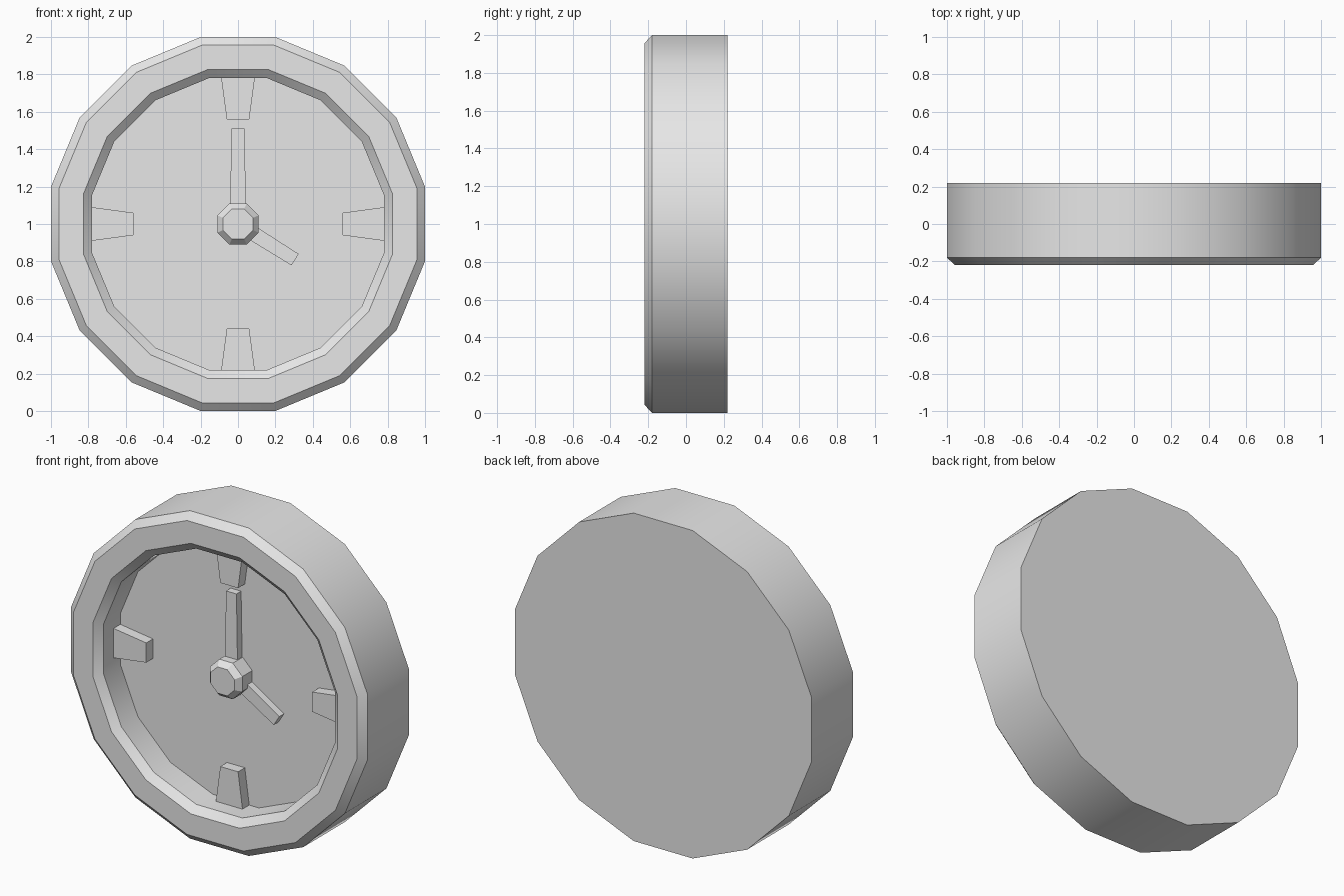
import bpy
import bmesh
from math import pi, cos, sin, radians

cube = bpy.data.objects.get("Cube")
if cube:
    bpy.data.objects.remove(cube, do_unlink=True)

grey = bpy.data.materials.new("plain grey")
grey.use_nodes = True
colour = (0.8, 0.8, 0.8, 1)
grey.diffuse_color = colour
grey.node_tree.nodes["Principled BSDF"].inputs["Base Color"].default_value = colour

CENTRE_Z = 1.0
FACE_Y = -0.02


def finish(name, bm):
    bmesh.ops.recalc_face_normals(bm, faces=bm.faces)
    mesh = bpy.data.meshes.new(name)
    bm.to_mesh(mesh)
    bm.free()
    mesh.materials.append(grey)
    obj = bpy.data.objects.new(name, mesh)
    bpy.context.collection.objects.link(obj)
    bpy.ops.object.select_all(action="DESELECT")
    obj.select_set(True)
    bpy.context.view_layer.objects.active = obj
    bpy.ops.object.shade_smooth_by_angle(angle=radians(30))
    return obj


def turned(name, sides, profile):
    """Sweep (flat-side radius, y) pairs around the y axis, capping both ends."""
    bm = bmesh.new()
    rings = []
    for flat_radius, y in profile:
        r = flat_radius / cos(pi / sides)
        angles = [2 * pi * (i + 0.5) / sides for i in range(sides)]
        rings.append([bm.verts.new((r * cos(a), y, CENTRE_Z + r * sin(a))) for a in angles])
    for a, b in zip(rings, rings[1:]):
        for i in range(sides):
            j = (i + 1) % sides
            bm.faces.new((a[i], a[j], b[j], b[i]))
    bm.faces.new(rings[0])
    bm.faces.new(rings[-1])
    return finish(name, bm)


def tapered_bar(name, angle, start, end, start_half, end_half, front_y):
    """Bar lying on the dial, pointing outward at an angle from the centre."""
    bm = bmesh.new()
    outline = [(start, -start_half), (end, -end_half), (end, end_half), (start, start_half)]
    c, s = cos(angle), sin(angle)
    base = bm.faces.new([bm.verts.new((u * c - v * s, FACE_Y + 0.005, CENTRE_Z + u * s + v * c))
                         for u, v in outline])
    top = bmesh.ops.extrude_face_region(bm, geom=[base], use_keep_orig=True)["geom"]
    for v in top:
        if isinstance(v, bmesh.types.BMVert):
            v.co.y = front_y
    return finish(name, bm)


# Case: closed back, chamfered rim and recessed dial
turned("clock_case", 16, [(1.0, 0.22), (1.0, -0.18), (0.957, -0.22), (0.825, -0.22),
                          (0.78, -0.18), (0.78, FACE_Y)])

# Quarter-hour markers
for i, side in enumerate(("left", "top", "right", "bottom")):
    tapered_bar(side + "_marker", i * pi / 2, 0.56, 0.782, 0.06, 0.09, -0.085)

# Hands and centre hub
tapered_bar("minute_hand", pi / 2, 0.03, 0.51, 0.043, 0.035, -0.065)
tapered_bar("hour_hand", radians(-32), 0.03, 0.36, 0.04, 0.036, -0.065)
turned("centre_hub", 8, [(0.11, FACE_Y + 0.005), (0.11, -0.115), (0.08, -0.15)])
